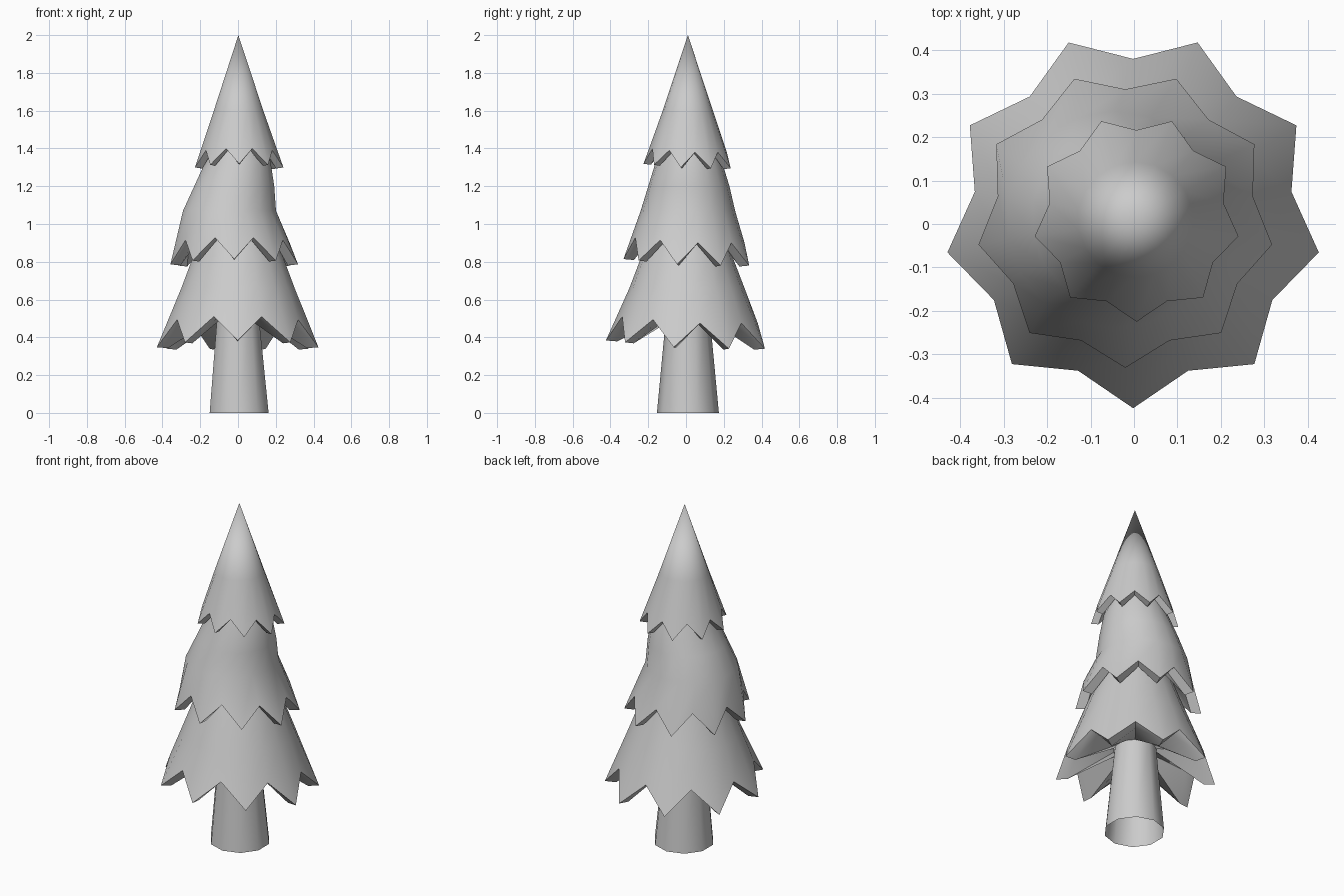
import bpy, bmesh
from math import cos, sin, radians, pi

if "Cube" in bpy.data.objects:
    bpy.data.objects.remove(bpy.data.objects["Cube"])


def finish(name, bm):
    bmesh.ops.recalc_face_normals(bm, faces=bm.faces)
    me = bpy.data.meshes.new(name)
    bm.to_mesh(me)
    bm.free()
    ob = bpy.data.objects.new(name, me)
    bpy.context.collection.objects.link(ob)
    bpy.ops.object.select_all(action='DESELECT')
    ob.select_set(True)
    bpy.context.view_layer.objects.active = ob
    bpy.ops.object.shade_smooth_by_angle(angle=radians(50))
    return ob


def bridge(bm, a, b):
    n = len(a)
    for i in range(n):
        bm.faces.new((a[i], a[(i + 1) % n], b[(i + 1) % n], b[i]))


def circle(bm, n, x, y, z, r):
    return [bm.verts.new((x + r * cos(2 * pi * i / n - pi / 2),
                          y + r * sin(2 * pi * i / n - pi / 2), z)) for i in range(n)]


def star(bm, x, y, r_tip, r_gap, z_tip, z_gap, inset=0.0, drop=0.0):
    # nine-pointed zigzag hem, slightly higher at the front
    loop = []
    for i in range(18):
        a = 2 * pi * i / 18 - pi / 2
        r, z = (r_tip, z_tip) if i % 2 == 0 else (r_gap, z_gap)
        lift = 0.10 * r * max(0, -sin(a))
        r -= inset
        loop.append(bm.verts.new((x + r * cos(a), y + r * sin(a), z + lift - drop)))
    return loop


def tier(name, hem, thick, rings, inner, apex=None):
    bm = bmesh.new()
    outer = star(bm, *hem)
    lip = star(bm, *hem, inset=thick, drop=0.005)
    bridge(bm, lip, outer)
    # outer skin up to the top
    prev = outer
    for ring in rings:
        cur = circle(bm, 18, *ring)
        bridge(bm, prev, cur)
        prev = cur
    if apex:
        tip = bm.verts.new(apex)
        for i in range(18):
            bm.faces.new((prev[i], prev[(i + 1) % 18], tip))
    # underside meeting the part below
    bridge(bm, circle(bm, 18, *inner), lip)
    return finish(name, bm)


# trunk: tapered, open at the bottom
bm = bmesh.new()
low = circle(bm, 10, 0.006, 0.01, 0.0, 0.164)
high = circle(bm, 10, 0.0, 0.01, 0.52, 0.115)
bridge(bm, low, high)
finish("trunk", bm)

# three foliage skirts
tier("lower_branches", (-0.002, 0.01, 0.434, 0.37, 0.34, 0.475), 0.06,
     [(0, 0.005, 0.66, 0.305), (0, 0.005, 0.83, 0.24), (0, 0.01, 0.94, 0.195)],
     inner=(0, 0.01, 0.51, 0.115))
tier("middle_branches", (-0.02, 0.012, 0.343, 0.298, 0.78, 0.90), 0.055,
     [(-0.045, 0.01, 1.07, 0.25), (-0.02, 0.015, 1.2, 0.215),
      (0, 0.015, 1.33, 0.175), (0, 0.015, 1.40, 0.15)],
     inner=(0, 0.01, 0.93, 0.20))
tier("top_branches", (0.006, 0.013, 0.238, 0.203, 1.295, 1.38), 0.04,
     [(0.003, 0.01, 1.6, 0.133)],
     inner=(0, 0.015, 1.395, 0.152), apex=(0.002, 0.01, 2.0))
